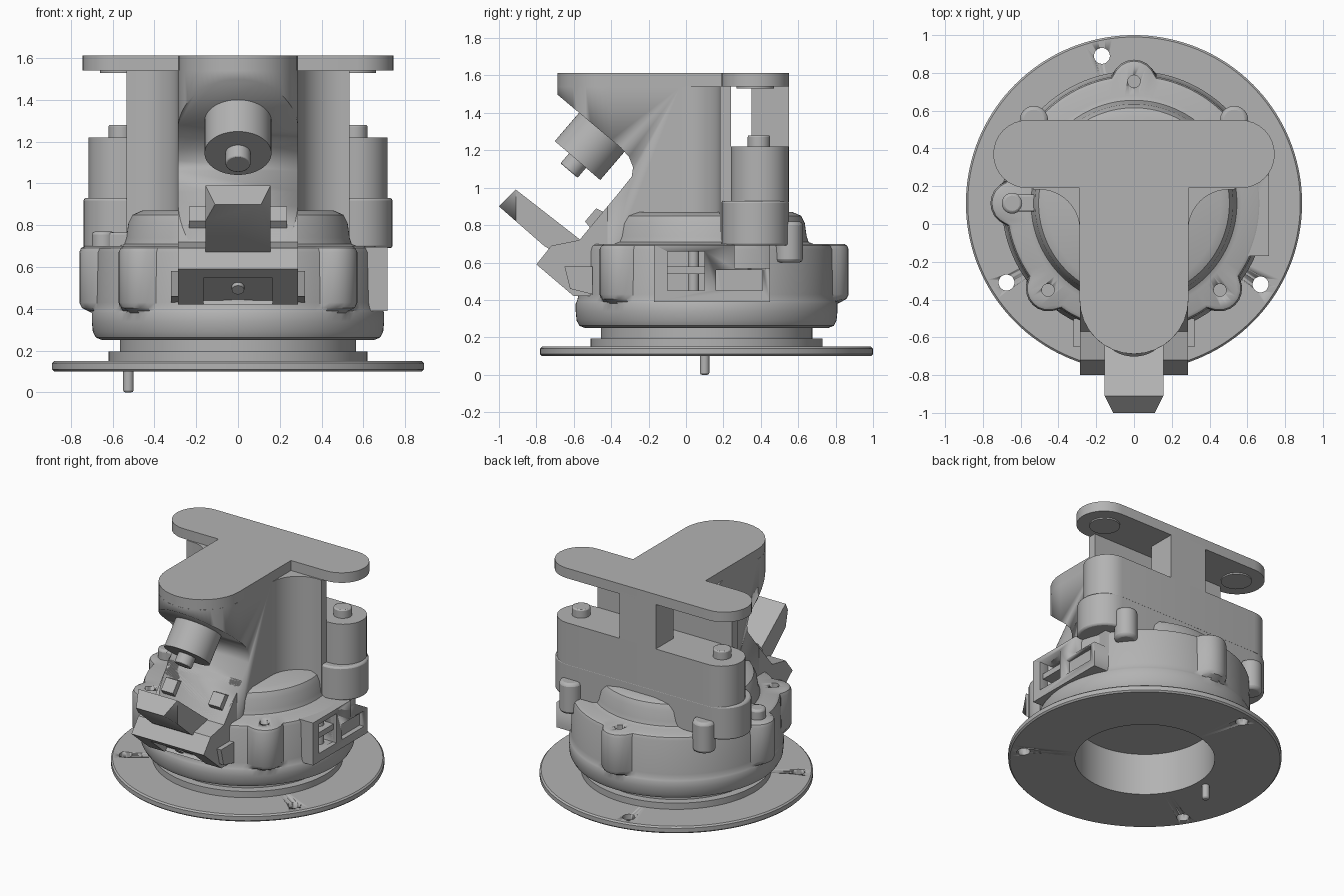
import bpy, bmesh, math
from mathutils import Vector, Matrix

if "Cube" in bpy.data.objects:
    bpy.data.objects.remove(bpy.data.objects["Cube"])

grey = bpy.data.materials.new("plain grey")
grey.use_nodes = True
grey.diffuse_color = (0.45, 0.45, 0.45, 1)
grey.node_tree.nodes["Principled BSDF"].inputs["Base Color"].default_value = grey.diffuse_color

CY = 0.11                            # y of the round housing's axis
AXIS = Vector((0, 0.65, 0.76))       # tilted axis of the front module


def finish(name, bm, bevel=0.0, segments=2):
    bmesh.ops.recalc_face_normals(bm, faces=bm.faces[:])
    mesh = bpy.data.meshes.new(name)
    bm.to_mesh(mesh)
    bm.free()
    mesh.materials.append(grey)
    ob = bpy.data.objects.new(name, mesh)
    bpy.context.collection.objects.link(ob)
    bpy.ops.object.select_all(action='DESELECT')
    ob.select_set(True)
    bpy.context.view_layer.objects.active = ob
    bpy.ops.object.shade_smooth_by_angle(angle=math.radians(32))
    if bevel:
        mod = ob.modifiers.new("soft edges", 'BEVEL')
        mod.width, mod.segments, mod.limit_method = bevel, segments, 'ANGLE'
        mod.angle_limit = math.radians(40)
    return ob


def prism(name, pts, lo, hi, axis='z', bevel=0.0):
    """Extrude an (x, y) outline along z, or a (y, z) outline along x."""
    bm = bmesh.new()
    place = (lambda p, d: (p[0], p[1], d)) if axis == 'z' else (lambda p, d: (d, p[0], p[1]))
    a, b = [[bm.verts.new(place(p, d)) for p in pts] for d in (lo, hi)]
    bm.faces.new(a)
    bm.faces.new(b)
    for i in range(len(pts)):
        j = (i + 1) % len(pts)
        bm.faces.new((a[i], a[j], b[j], b[i]))
    return finish(name, bm, bevel)


def box(name, x, y, z, bevel=0.0):
    return prism(name, [(x[0], y[0]), (x[1], y[0]), (x[1], y[1]), (x[0], y[1])], *z, bevel=bevel)


def rod(name, start, end, r, bevel=0.0, sides=40):
    start, end = Vector(start), Vector(end)
    bm = bmesh.new()
    turn = (end - start).to_track_quat('Z', 'Y').to_matrix().to_4x4()
    bmesh.ops.create_cone(bm, cap_ends=True, segments=sides, radius1=r, radius2=r,
                          depth=(end - start).length,
                          matrix=Matrix.Translation((start + end) / 2) @ turn)
    return finish(name, bm, bevel)


def loft(name, rings, steps=144, closed=False):
    """Stack rings of (radius function, z) about the housing axis."""
    bm = bmesh.new()
    loops = []
    for radius, z in rings:
        loop = []
        for i in range(steps):
            t = math.tau * i / steps
            r = radius(t) if callable(radius) else radius
            loop.append(bm.verts.new((r * math.cos(t), CY + r * math.sin(t), z)))
        loops.append(loop)
    pairs = list(zip(loops, loops[1:])) + ([(loops[-1], loops[0])] if closed else [])
    for a, b in pairs:
        for i in range(steps):
            j = (i + 1) % steps
            bm.faces.new((a[i], a[j], b[j], b[i]))
    if not closed:
        bm.faces.new(loops[0])
        bm.faces.new(loops[-1])
    return finish(name, bm)


def cut(target, *cutters):
    for c in cutters:
        c.hide_render = True
        c.hide_set(True)
        c.display_type = 'WIRE'
        mod = target.modifiers.new("cut", 'BOOLEAN')
        mod.operation, mod.object, mod.solver = 'DIFFERENCE', c, 'EXACT'
        bpy.context.view_layer.objects.active = target
        bpy.ops.object.modifier_apply(modifier=mod.name)
        bpy.data.objects.remove(c)


def arc(cx, cy, r, a0, a1, n=16):
    return [(cx + r * math.cos(math.radians(a0 + (a1 - a0) * i / n)),
             cy + r * math.sin(math.radians(a0 + (a1 - a0) * i / n))) for i in range(n + 1)]


def capsule(half, cy, r):
    return arc(half - r, cy, r, -90, 90) + arc(r - half, cy, r, 90, 270)


def lobed(base, grow):
    """Round outline with bolt lobes at the back, sides and front corners."""
    def radius(t):
        r = base
        for deg in (90, 180, 225, 315):
            d = (t - math.radians(deg) + math.pi) % math.tau - math.pi
            s = (0.12 + grow) ** 2 - (0.64 * math.sin(d)) ** 2
            if abs(d) < 1 and s > 0:
                r = max(r, 0.64 * math.cos(d) + math.sqrt(s))
        return r
    return radius


# mounting flange with bolt holes, and locating pin
flange = loft("mounting_flange", [(0.455, 0.10), (0.88, 0.10), (0.89, 0.11), (0.89, 0.14),
                                  (0.88, 0.15), (0.455, 0.15)], closed=True)
cut(flange, *[rod("hole", (x, y, 0), (x, y, 0.3), 0.042)
              for x, y in ((-0.17, 0.89), (-0.675, -0.31), (0.67, -0.32))])
rod("locating_pin", (-0.525, 0.10, 0), (-0.525, 0.10, 0.12), 0.025, 0.01)

# stepped neck, lobed housing and dome, hollow below
housing = loft("housing", [
    (0.455, 0.40), (0.455, 0.145), (0.62, 0.145), (0.62, 0.195), (0.565, 0.195), (0.565, 0.25),
    (0.65, 0.25), (0.68, 0.262), (0.695, 0.29), (0.70, 0.34), (0.70, 0.38),
    (lobed(0.695, -0.04), 0.39), (lobed(0.69, -0.012), 0.405), (lobed(0.685, 0), 0.43),
    (lobed(0.68, 0), 0.67), (lobed(0.672, -0.008), 0.69), (lobed(0.655, -0.025), 0.70),
    (0.57, 0.70), (0.545, 0.71), (0.535, 0.74), (0.525, 0.81), (0.505, 0.85), (0.46, 0.87)])
cut(housing, box("slot", (0.56, 0.9), (-0.10, 0.10), (0.45, 0.66)),
    *[rod("bolt_hole", (x, y, 0.6), (x, y, 0.8), 0.033, sides=20)
      for x, y in ((0, 0.755), (0.455, -0.35), (-0.455, -0.35))])

# side connector frame with two windows
frame = box("connector_frame", (0.5, 0.715), (-0.17, 0.45), (0.39, 0.695))
cut(frame, box("window", (0.4, 0.9), (-0.10, 0.10), (0.45, 0.66)),
    box("slot", (0.68, 0.9), (0.16, 0.41), (0.45, 0.56)),
    box("corner", (0.62, 0.9), (0.26, 0.7), (0.57, 0.9)))
box("connector_bar", (0.55, 0.69), (-0.11, 0.11), (0.54, 0.58))
rod("connector_post", (0.62, 0.04, 0.44), (0.62, 0.04, 0.67), 0.03)

# small bosses and side lever on the housing
for sx in (-1, 1):
    rod("rear_boss", (sx * 0.53, 0.55, 0.6), (sx * 0.53, 0.55, 0.82), 0.075, 0.02)
rod("lever_boss", (-0.645, CY, 0.6), (-0.645, CY, 0.77), 0.055, 0.015)
box("lever", (-0.645, -0.5), (CY - 0.045, CY + 0.045), (0.68, 0.765), 0.01)

# rear cross wall, its studs, and the centre post
prism("cross_wall_lower", capsule(0.74, 0.37, 0.18), 0.69, 0.93, bevel=0.012)
prism("cross_wall_upper", capsule(0.715, 0.395, 0.155), 0.92, 1.22)
box("centre_post", (-0.145, 0.145), (0.35, 0.55), (1.2, 1.56))
for sx in (-1, 1):
    rod("stud", (sx * 0.56, 0.39, 1.2), (sx * 0.56, 0.39, 1.28), 0.06, 0.008)
    rod("plate_pad", (sx * 0.56, 0.37, 1.53), (sx * 0.56, 0.37, 1.56), 0.1)

# top cross plate
prism("top_plate", capsule(0.745, 0.37, 0.18), 1.54, 1.612)

# column with round nose and flared wings, cut by the tilted front notch
half = arc(0, -0.40, 0.288, -90, 0) + arc(0.50, -0.03, 0.212, 180, 90) + [(0.535, 0.182), (0.535, 0.24)]
column = prism("column", half + [(-x, y) for x, y in reversed(half[1:])], 0.60, 1.54)
nose = arc(0, -0.40, 0.288, 180, 360) + [(0.288, 0.3), (-0.288, 0.3)]
cap = prism("column_cap", nose, 1.54, 1.612)
notch = [(-1.0, 1.76), (-0.69, 1.5), (-0.35, 1.215), (-0.305, 1.165), (-0.283, 1.11), (-0.29, 1.06),
         (-0.37, 0.96), (-0.57, 0.72), (-0.6, 0.5), (-1.0, 0.5)]
cut(column, prism("notch", notch, -0.6, 0.6, 'x'))

# base block below the notch, with a pocket in its underside
base = prism("base_block", [(-0.37, 0.96), (-0.57, 0.72), (-0.72, 0.69), (-0.8, 0.59), (-0.6, 0.42),
                            (-0.2, 0.42), (-0.2, 0.96)], -0.287, 0.287, 'x')
cut(base, prism("pocket", [(-0.79, 0.50), (-0.63, 0.37), (-0.57, 0.44), (-0.73, 0.57)], -0.165, 0.165, 'x'))
rod("pocket_pin", (0, -0.63, 0.53), (0, -0.67, 0.49), 0.03)
for sx in (-1, 1):
    lo, hi = sorted((sx * 0.27, sx * 0.32))
    prism("side_ear", [(-0.65, 0.58), (-0.62, 0.46), (-0.5, 0.43), (-0.5, 0.58)], lo, hi, 'x')
    lo, hi = sorted((sx * 0.14, sx * 0.235))
    prism("side_tab", [(-0.54, 0.82), (-0.48, 0.89), (-0.42, 0.86), (-0.5, 0.77)], lo, hi, 'x')

# tilted arm with chamfered tip
arm = prism("tilted_arm", [(-1.0, 0.9), (-0.91, 0.99), (-0.55, 0.71), (-0.62, 0.6), (-0.76, 0.69)],
            -0.155, 0.155, 'x')
cut(arm, *[prism("tip_cut", [(s * 0.1, -1.02), (s * 0.155, -0.91), (s * 0.3, -0.91), (s * 0.3, -1.02)],
                 0.5, 1.2) for s in (-1, 1)])

# tilted barrel and its stud
face = Vector((0, -0.58, 1.145))
rod("tilted_barrel", face, face + AXIS * 0.33, 0.16, sides=64)
rod("barrel_stud", face - AXIS * 0.07, face + AXIS * 0.02, 0.06, 0.006)
